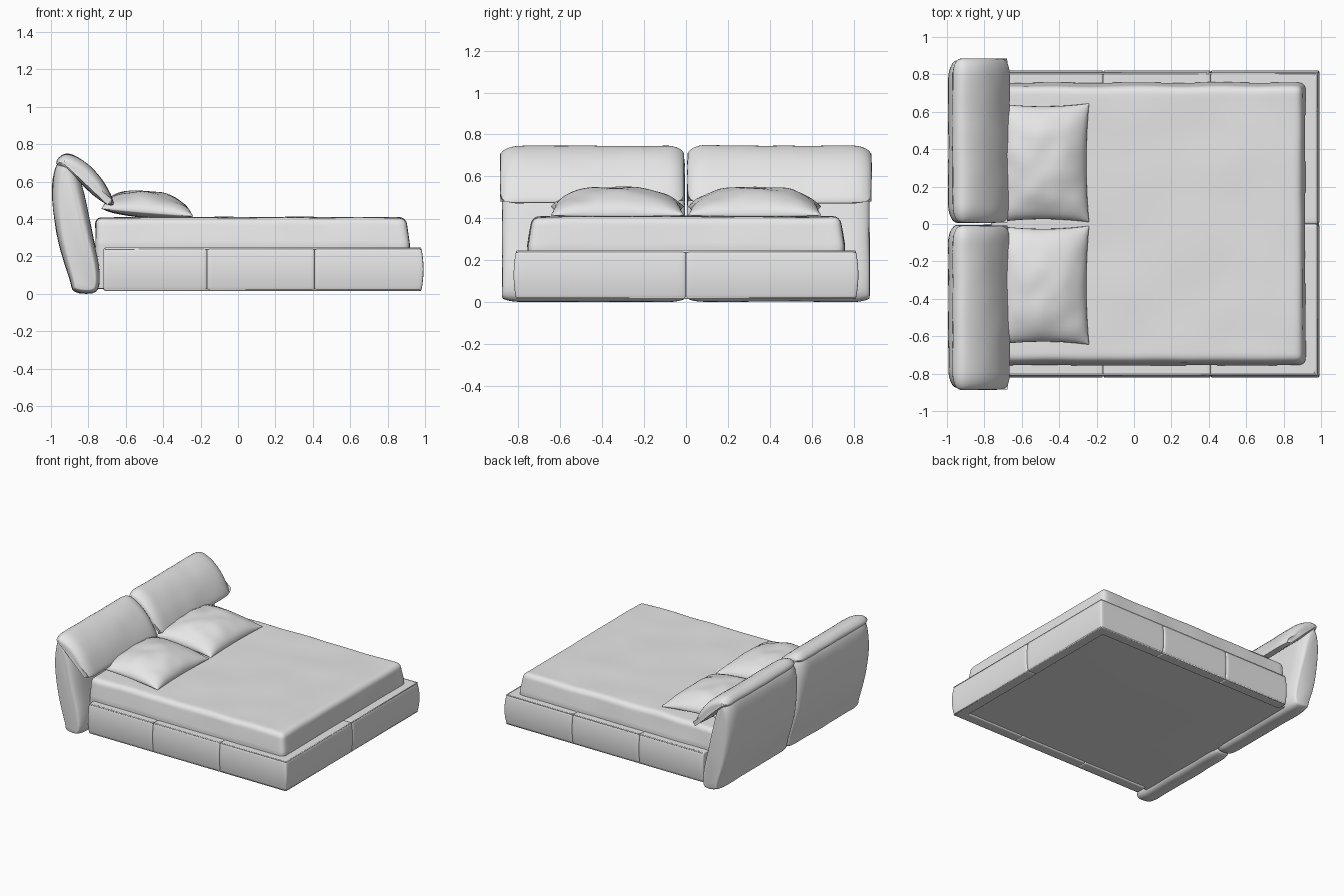
import bpy
import bmesh
import math
from mathutils import Vector, noise

default = bpy.data.objects.get("Cube")
if default:
    bpy.data.objects.remove(default, do_unlink=True)

fabric = bpy.data.materials.new("light grey fabric")
fabric.use_nodes = True
GREY = (0.8, 0.8, 0.8, 1)
fabric.diffuse_color = GREY
fabric.node_tree.nodes["Principled BSDF"].inputs["Base Color"].default_value = GREY


def finish(name, bm, angle=40):
    """Turn a bmesh into a smooth shaded fabric object."""
    bmesh.ops.remove_doubles(bm, verts=bm.verts, dist=0.0002)
    bmesh.ops.recalc_face_normals(bm, faces=bm.faces)
    for f in bm.faces:
        f.smooth = True
    mesh = bpy.data.meshes.new(name)
    bm.to_mesh(mesh)
    bm.free()
    mesh.set_sharp_from_angle(angle=math.radians(angle))
    mesh.materials.append(fabric)
    obj = bpy.data.objects.new(name, mesh)
    bpy.context.collection.objects.link(obj)
    return obj


def crumple(p, amount, freq=6):
    return p + noise.noise_vector(p * freq) * amount


def soft_box(name, lo, hi, radius, shape=None, cuts=20):
    """Rounded box between two corners; shape bends each point."""
    lo, hi = Vector(lo), Vector(hi)
    mid, half = (lo + hi) / 2, (hi - lo) / 2
    bm = bmesh.new()
    bmesh.ops.create_cube(bm, size=2)
    bmesh.ops.subdivide_edges(bm, edges=bm.edges, cuts=cuts, use_grid_fill=True)
    for v in bm.verts:
        p = Vector([math.sin(c * math.pi / 2) * h for c, h in zip(v.co, half)])
        core = Vector([max(-(h - radius), min(h - radius, c)) for c, h in zip(p, half)])
        out = p - core
        if out.length > 0:
            p = core + out.normalized() * radius
        p += mid
        v.co = shape(p) if shape else p
    return finish(name, bm)


def spline(points, steps=4):
    """Closed smooth curve through the points."""
    n, result = len(points), []
    for i in range(n):
        a, b, c, d = [Vector(points[(i + k) % n]) for k in (-1, 0, 1, 2)]
        for s in range(steps):
            t = s / steps
            result.append(0.5 * (2 * b + (c - a) * t + (2 * a - 5 * b + 4 * c - d) * t**2
                                 + (3 * b - a - 3 * c + d) * t**3))
    return result


def cushion(name, profile, y0, y1, end, depth):
    """Loft an xz profile along y, closing in softly at both ends."""
    pts = spline(profile)
    n, count = len(pts), 32
    bm = bmesh.new()
    rings = []
    for j in range(count + 1):
        s = -math.cos(math.pi * j / count)
        y = (y0 + y1) / 2 + s * (y1 - y0) / 2
        t = max(0, 1 - min(y - y0, y1 - y) / end)
        inset = depth * (1 - math.sqrt(max(0, 1 - t * t)))
        ring = []
        for i, p in enumerate(pts):
            tan = (pts[(i + 1) % n] - pts[i - 1]).normalized()
            q = p + Vector((tan.y, -tan.x)) * inset * (0.35 + 0.8 * p.y)
            co = crumple(Vector((q.x, y, q.y)), 0.004)
            co.z = max(co.z, 0)
            ring.append(bm.verts.new(co))
        rings.append(ring)
    for a, b in zip(rings, rings[1:]):
        for i in range(n):
            bm.faces.new((a[i], a[(i + 1) % n], b[(i + 1) % n], b[i]))
    bm.faces.new(rings[0])
    bm.faces.new(rings[-1])
    return finish(name, bm)


def pillow(name, x0, x1, y0, y1, z):
    """Two domed sheets meeting in a pointed seam."""
    bm = bmesh.new()
    n = 28
    for height, drop in ((0.115, 0), (-0.03, 0)):
        grid = []
        for i in range(n + 1):
            u = -math.cos(math.pi * i / n)
            row = []
            for j in range(n + 1):
                v = -math.cos(math.pi * j / n)
                swell = max(0, (1 - u * u) * (1 - v * v))
                x = (x0 + x1) / 2 + u * (x1 - x0) / 2 * (1 - 0.06 * (1 - v * v))
                y = (y0 + y1) / 2 + v * (y1 - y0) / 2 * (1 - 0.05 * (1 - u * u))
                wrinkle = noise.noise(Vector((x * 9, y * 9, 0))) * 0.012 * swell**0.25
                lift = height * swell**0.45 + (wrinkle if height > 0 else 0)
                row.append(bm.verts.new((x, y, z + lift - 0.02 * u)))
            grid.append(row)
        for i in range(n):
            for j in range(n):
                bm.faces.new((grid[i][j], grid[i + 1][j], grid[i + 1][j + 1], grid[i][j + 1]))
    return finish(name, bm, 60)


def piping(name, x0, x1, y, z, radius=0.006):
    """Thin cord running down both sides and around the foot."""
    curve = bpy.data.curves.new(name, "CURVE")
    curve.dimensions = "3D"
    curve.bevel_depth = radius
    curve.bevel_resolution = 1
    path = curve.splines.new("POLY")
    path.points.add(3)
    for pt, (px, py) in zip(path.points, ((x0, -y), (x1, -y), (x1, y), (x0, y))):
        pt.co = (px, py, z, 1)
    curve.materials.append(fabric)
    obj = bpy.data.objects.new(name, curve)
    bpy.context.collection.objects.link(obj)


# Bed frame: padded rails, mitred at the foot corners
OUT_X, OUT_Y, TOP = 0.98, 0.81, 0.245
BOTTOM = 0.015


def puff(z):
    k = (z - BOTTOM) / (TOP - BOTTOM) * 2 - 1
    return 0.012 * (1 - k * k)


def side_shape(p):
    p.x = min(p.x, OUT_X - (OUT_Y - abs(p.y)))
    if abs(p.y) > OUT_Y - 0.03:
        p.y += math.copysign(puff(p.z), p.y)
    if p.x > OUT_X - 0.03:
        p.x += puff(p.z)
    return p


def foot_shape(p):
    if abs(p.y) > 0.4:
        p.y = math.copysign(min(abs(p.y), OUT_Y - (OUT_X - p.x)), p.y)
    if p.x > OUT_X - 0.03:
        p.x += puff(p.z)
    if abs(p.y) > OUT_Y - 0.03:
        p.y += math.copysign(puff(p.z), p.y)
    return p


joints = (-0.72, -0.165, 0.41, OUT_X)
for side, s in (("left", 1), ("right", -1)):
    ys = sorted((s * 0.73, s * OUT_Y))
    for i, (a, b) in enumerate(zip(joints, joints[1:])):
        soft_box(f"{side}_rail_{i + 1}", (a, ys[0], BOTTOM), (b, ys[1], TOP), 0.012, side_shape)
    ys = sorted((0, s * OUT_Y))
    soft_box(f"{side}_foot_rail", (0.90, ys[0], BOTTOM), (OUT_X, ys[1], TOP), 0.012, foot_shape)
piping("frame_top_piping", -0.71, OUT_X - 0.004, OUT_Y - 0.004, TOP - 0.004)
piping("frame_bottom_piping", -0.71, OUT_X - 0.004, OUT_Y - 0.004, BOTTOM + 0.006)
soft_box("base_panel", (-0.76, -0.76, 0.025), (0.93, 0.76, 0.2), 0.005, cuts=4)


# Mattress: sides lean in a little towards the top
def mattress_shape(p):
    lean = 1 - 0.03 * max(0, p.z - 0.27) / 0.14
    p.y *= lean
    if p.x > 0.5:
        p.x -= 0.02 * max(0, p.z - 0.27) / 0.14
    return crumple(p, 0.006, 4)


soft_box("mattress", (-0.76, -0.755, 0.12), (0.915, 0.755, 0.408), 0.035, mattress_shape, 36)

# Headboard: two leaning cushions, each with a folded-over top
panel = [(-.76, .012), (-.87, .012), (-.90, .08), (-.96, .28), (-.992, .5), (-.985, .64),
         (-.95, .715), (-.90, .72), (-.86, .66), (-.82, .52), (-.775, .3), (-.74, .12)]
flap = [(-.97, .70), (-.93, .745), (-.87, .735), (-.79, .68), (-.715, .59), (-.665, .485),
        (-.70, .478), (-.77, .525), (-.84, .59), (-.91, .64)]
for side, s in (("left", 1), ("right", -1)):
    y0, y1 = sorted((s * 0.006, s * 0.875))
    cushion(f"{side}_headboard", panel, y0, y1, 0.10, 0.06)
    y0, y1 = sorted((s * 0.008, s * 0.885))
    cushion(f"{side}_headboard_fold", flap, y0, y1, 0.09, 0.05)
    y0, y1 = sorted((s * 0.01, s * 0.645))
    pillow(f"{side}_pillow", -0.73, -0.24, y0, y1, 0.435)
